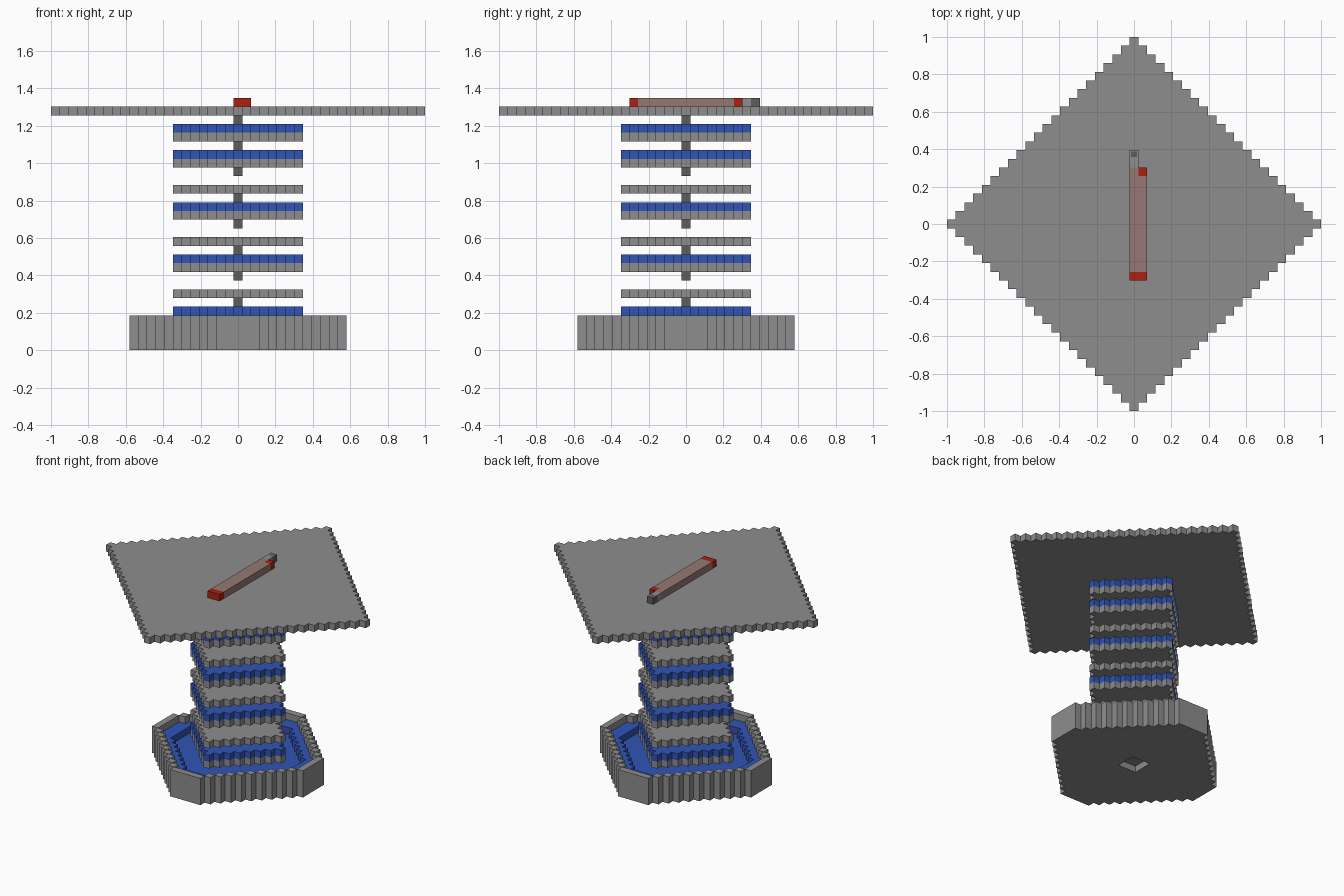
import bpy
import bmesh

cube = bpy.data.objects.get("Cube")
if cube:
    bpy.data.objects.remove(cube, do_unlink=True)

U = 2 / 43  # edge of one block


def material(name, r, g, b):
    mat = bpy.data.materials.new(name)
    mat.use_nodes = True
    mat.diffuse_color = (r, g, b, 1)
    bsdf = next(n for n in mat.node_tree.nodes if n.type == "BSDF_PRINCIPLED")
    bsdf.inputs["Base Color"].default_value = (r, g, b, 1)
    bsdf.inputs["Roughness"].default_value = 0.8
    return mat


STONE = material("light grey", 0.27, 0.27, 0.27)
DARK = material("dark grey", 0.11, 0.11, 0.11)
WATER = material("blue", 0.03, 0.09, 0.46)
RED = material("red", 0.40, 0.015, 0.005)
PINK = material("greyish pink", 0.30, 0.19, 0.17)


def prism(name, outline, low, high, mat):
    """Extrude an outline, given in blocks, between two levels."""
    bm = bmesh.new()
    base = bm.faces.new([bm.verts.new((x * U, y * U, low * U)) for x, y in outline])
    top = bmesh.ops.extrude_face_region(bm, geom=[base], use_keep_orig=True)["geom"]
    verts = [v for v in top if isinstance(v, bmesh.types.BMVert)]
    bmesh.ops.translate(bm, vec=(0, 0, (high - low) * U), verts=verts)
    bmesh.ops.recalc_face_normals(bm, faces=bm.faces)
    mesh = bpy.data.meshes.new(name)
    bm.to_mesh(mesh)
    bm.free()
    mesh.materials.append(mat)
    obj = bpy.data.objects.new(name, mesh)
    bpy.context.collection.objects.link(obj)
    return obj


def stepped(reach, diagonal):
    """Stair-edged diamond; its corners are cut flat where reach < diagonal."""
    side = []
    for j in range(-reach, reach + 1):
        w = min(reach, diagonal - abs(j)) + 0.5
        for point in ((w, j - 0.5), (w, j + 0.5)):
            if point not in side:
                side.append(point)
    return side + [(-x, y) for x, y in reversed(side)]


def rect(i0, i1, j0, j1):
    """Outline of the blocks from i0 to i1 and j0 to j1."""
    x0, x1, y0, y1 = i0 - 0.5, i1 + 0.5, j0 - 0.5, j1 + 0.5
    return [(x0, y0), (x1, y0), (x1, y1), (x0, y1)]


def cut(obj, cutter):
    cutter.hide_render = True
    mod = obj.modifiers.new("cut", "BOOLEAN")
    mod.operation = "DIFFERENCE"
    mod.solver = "EXACT"
    mod.object = cutter
    bpy.context.view_layer.objects.active = obj
    bpy.ops.object.modifier_apply(modifier=mod.name)
    bpy.data.objects.remove(cutter, do_unlink=True)


# Basin with its rim and the square hole underneath
basin = prism("basin", stepped(12, 14), 0, 4, STONE)
cut(basin, prism("basin_cutter", stepped(11, 13), 1, 5, STONE))
cut(basin, prism("hole_cutter", rect(-1, 1, -1, 1), -1, 0.95, STONE))
prism("hole_core", rect(0, 0, 0, 0), 0.88, 0.96, PINK)

# Water shelf with a lower pool in the middle
pool = prism("pool_water", stepped(11, 13), 1, 3, WATER)
cut(pool, prism("pool_cutter", stepped(9, 11), 2, 4, WATER))

# Tower: diamond plates, water layers and the short posts between them
plate = stepped(7, 7)
post = rect(0, 0, 0, 0)
for level in (3, 6, 9, 12, 15, 18, 21, 24):
    prism("tower_plate", plate, level, level + 1, STONE)
for level in (4, 10, 16, 22, 25):
    prism("tower_water", plate, level, level + 1, WATER)
for level in (2, 5, 8, 11, 14, 17, 20, 23, 26):
    prism("tower_post", post, level, level + 1, DARK)

# Wide roof
prism("roof", stepped(21, 21), 27, 28, STONE)

# Bar lying on the roof: L-shaped body, red ends and the grey tail
body = [(-0.5, -5.5), (1.5, -5.5), (1.5, 5.5), (0.5, 5.5), (0.5, 6.5), (-0.5, 6.5)]
prism("bar_body", body, 28, 29, PINK)
prism("bar_front_end", rect(0, 1, -6, -6), 28, 29, RED)
prism("bar_back_end", rect(1, 1, 6, 6), 28, 29, RED)
prism("bar_tail", rect(0, 0, 7, 7), 28, 29, STONE)

# Tail block: light top face with a dark inset spot
block = prism("tail_block", rect(0, 0, 8, 8), 28, 29, DARK)
block.data.materials.append(STONE)
bm = bmesh.new()
bm.from_mesh(block.data)
bm.normal_update()
top = max(bm.faces, key=lambda f: f.calc_center_median().z)
ring = bmesh.ops.inset_region(bm, faces=[top], thickness=U * 0.25)["faces"]
for face in ring:
    face.material_index = 1
bm.to_mesh(block.data)
bm.free()
